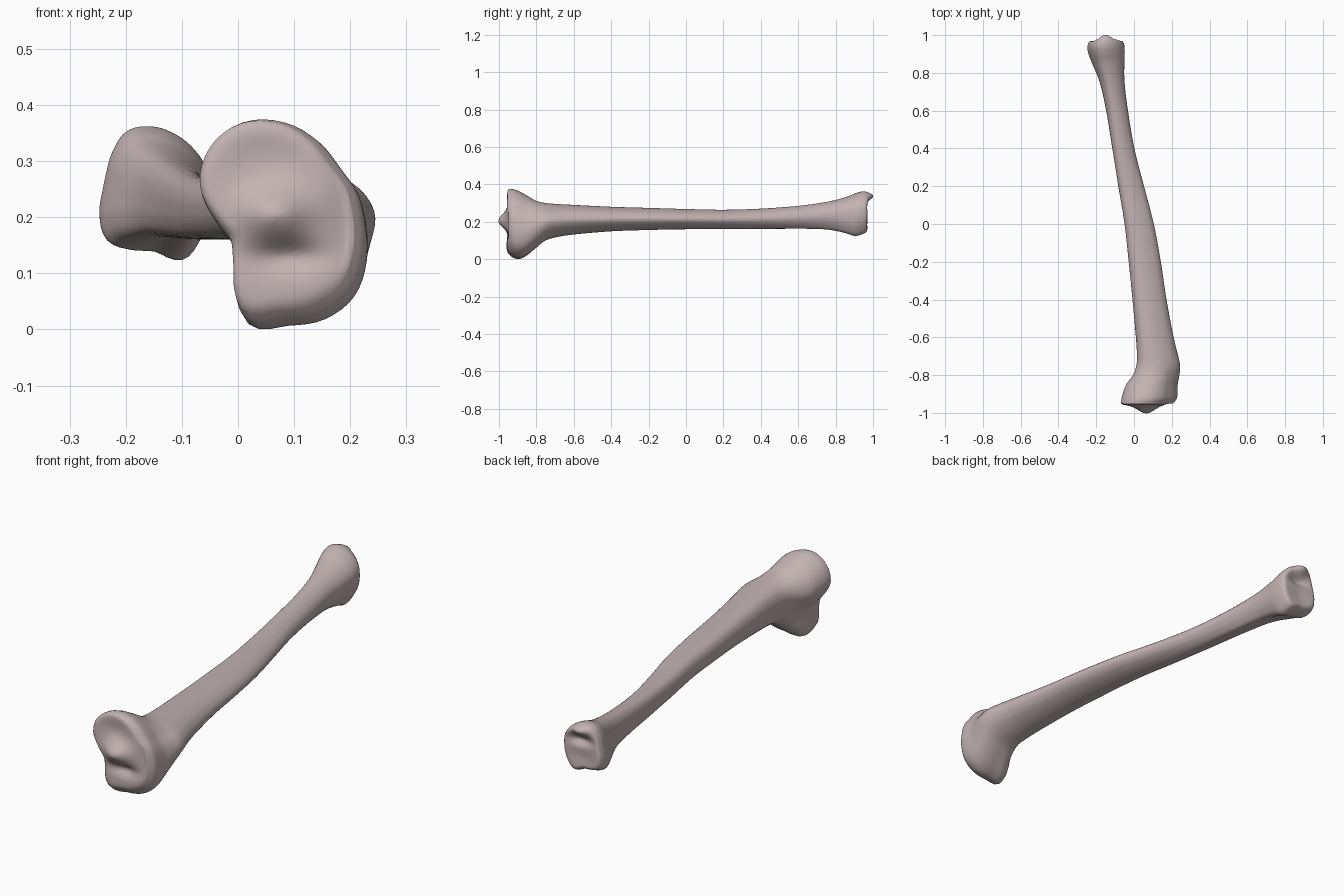
import bpy, bmesh, math

cube = bpy.data.objects.get("Cube")
if cube:
    bpy.data.objects.remove(cube)

SIDES, STEPS, RINGS = 64, 5, 14

# Cross-sections as radii every 22.5 degrees, from +x towards +z
HEAD = [.145, .143, .142, .159, .18, .195, .191, .168, .125, .103, .126, .187, .175, .177, .173, .157]
SHAFT = [1.1, 1.0, .88, .83, .85, .92, .98, .95, .92, .95, .98, .92, .85, .83, .88, 1.0]
ANKLE = [.10, .103, .105, .11, .117, .119, .102, .09, .09, .103, .118, .108, .103, .128, .115, .104]

# Stations along the bone: y, x min, x max, z min, z max, head weight, ankle weight
STATIONS = [
    (-.950, -.068, .205, .030, .372, 1, 0),
    (-.925, -.066, .226, .008, .374, 1, 0),
    (-.890, -.057, .231, .001, .362, 1, 0),
    (-.850, -.042, .232, .020, .340, .95, 0),
    (-.800, -.008, .241, .062, .312, .6, 0),
    (-.750, .010, .245, .100, .300, .3, 0),
    (-.690, .014, .232, .118, .295, .1, 0),
    (-.600, .010, .210, .132, .290, 0, 0),
    (-.400, -.008, .172, .149, .280, 0, 0),
    (-.200, -.028, .142, .156, .274, 0, 0),
    (.000, -.050, .105, .160, .268, 0, 0),
    (.200, -.083, .053, .160, .264, 0, 0),
    (.400, -.115, .002, .160, .270, 0, .1),
    (.600, -.148, -.032, .160, .285, 0, .4),
    (.750, -.182, -.050, .157, .306, 0, .7),
    (.850, -.222, -.051, .140, .330, 0, 1),
    (.900, -.241, -.049, .124, .350, 0, 1),
    (.935, -.247, -.050, .130, .361, 0, 1),
    (.958, -.242, -.054, .140, .362, 0, 1),
]


def spline(a, b, c, d, t):
    """Catmull-Rom interpolation between b and c."""
    return b + .5 * t * (c - a + t * (2*a - 5*b + 4*c - d + t * (3*(b - c) + d - a)))


def outline(radii):
    """Smooth closed outline, fitted to the unit box."""
    pts = []
    for i in range(SIDES):
        k, t = divmod(i * 16 / SIDES, 1)
        r = spline(*[radii[(int(k) + j) % 16] for j in (-1, 0, 1, 2)], t)
        a = math.tau * i / SIDES
        pts.append((r * math.cos(a), r * math.sin(a)))
    xs, zs = zip(*pts)
    return [((x - min(xs)) / (max(xs) - min(xs)), (z - min(zs)) / (max(zs) - min(zs))) for x, z in pts]


def bump(x, z, cx, cz, wx, wz):
    return math.exp(-((x - cx) / wx) ** 2 - ((z - cz) / wz) ** 2)


def knee_surface(x, z):
    """Two shallow plateaus with a central ridge."""
    return (-.959 - .044 * bump(x, z, .065, .205, .06, .045)
            + .022 * bump(x, z, .09, .13, .06, .025)
            + .008 * bump(x, z, .05, .30, .07, .05)
            + .020 * bump(x, z, .22, .2, .05, .12))


def ankle_surface(x, z):
    """Hollow joint face under a projecting knob."""
    return (.970 + .031 * bump(x, z, -.15, .338, .04, .025)
            + .008 * bump(x, z, -.08, .33, .03, .04)
            - .020 * bump(x, z, -.145, .283, .05, .022)
            - .006 * bump(x, z, -.15, .21, .05, .04))


head, shaft, ankle = outline(HEAD), outline(SHAFT), outline(ANKLE)


def section(station):
    y, x0, x1, z0, z1, h, a = station
    pts = []
    for p, q, r in zip(head, shaft, ankle):
        u, v = [h * p[k] + a * r[k] + (1 - h - a) * q[k] for k in (0, 1)]
        pts.append((x0 + u * (x1 - x0), y, z0 + v * (z1 - z0)))
    return pts


bm = bmesh.new()


def ring(pts):
    return [bm.verts.new(p) for p in pts]


def bridge(a, b):
    for i in range(SIDES):
        j = (i + 1) % SIDES
        bm.faces.new((a[i], a[j], b[j], b[i]))


def cap(edge, surface):
    """Close an end with shrinking rings that round over onto the joint surface."""
    n = len(edge)
    c = [sum(v.co[k] for v in edge) / n for k in range(3)]
    last = edge
    for s in range(1, RINGS + 1):
        f = 1 - s / (RINGS + .6)
        blend = math.sqrt(1 - (1 - min(1, (1 - f) / .2)) ** 2)
        pts = []
        for v in edge:
            x, z = c[0] + (v.co.x - c[0]) * f, c[2] + (v.co.z - c[2]) * f
            pts.append((x, v.co.y + (surface(x, z) - v.co.y) * blend, z))
        new = ring(pts)
        bridge(last, new)
        last = new
    tip = bm.verts.new((c[0], surface(c[0], c[2]), c[2]))
    for i in range(SIDES):
        bm.faces.new((last[i], last[(i + 1) % SIDES], tip))


# Loft the shaft through smoothed stations
rings = []
last = len(STATIONS) - 1
for i in range(last):
    near = [STATIONS[min(max(i + j, 0), last)] for j in (-1, 0, 1, 2)]
    for s in range(STEPS):
        rings.append(ring(section([spline(*col, s / STEPS) for col in zip(*near)])))
rings.append(ring(section(STATIONS[-1])))
for a, b in zip(rings, rings[1:]):
    bridge(a, b)

# Joint surfaces at both ends
cap(rings[0], knee_surface)
cap(rings[-1], ankle_surface)

bmesh.ops.recalc_face_normals(bm, faces=bm.faces)
mesh = bpy.data.meshes.new("shin_bone")
bm.to_mesh(mesh)
bm.free()
bone = bpy.data.objects.new("shin_bone", mesh)
bpy.context.collection.objects.link(bone)

# Dusty pink bone colour
mat = bpy.data.materials.new("dusty_pink_bone")
mat.use_nodes = True
color = (.55, .45, .45, 1)
mat.diffuse_color = color
bsdf = mat.node_tree.nodes["Principled BSDF"]
bsdf.inputs["Base Color"].default_value = color
bsdf.inputs["Roughness"].default_value = .7
mesh.materials.append(mat)

bpy.ops.object.select_all(action='DESELECT')
bone.select_set(True)
bpy.context.view_layer.objects.active = bone
bpy.ops.object.shade_smooth()
